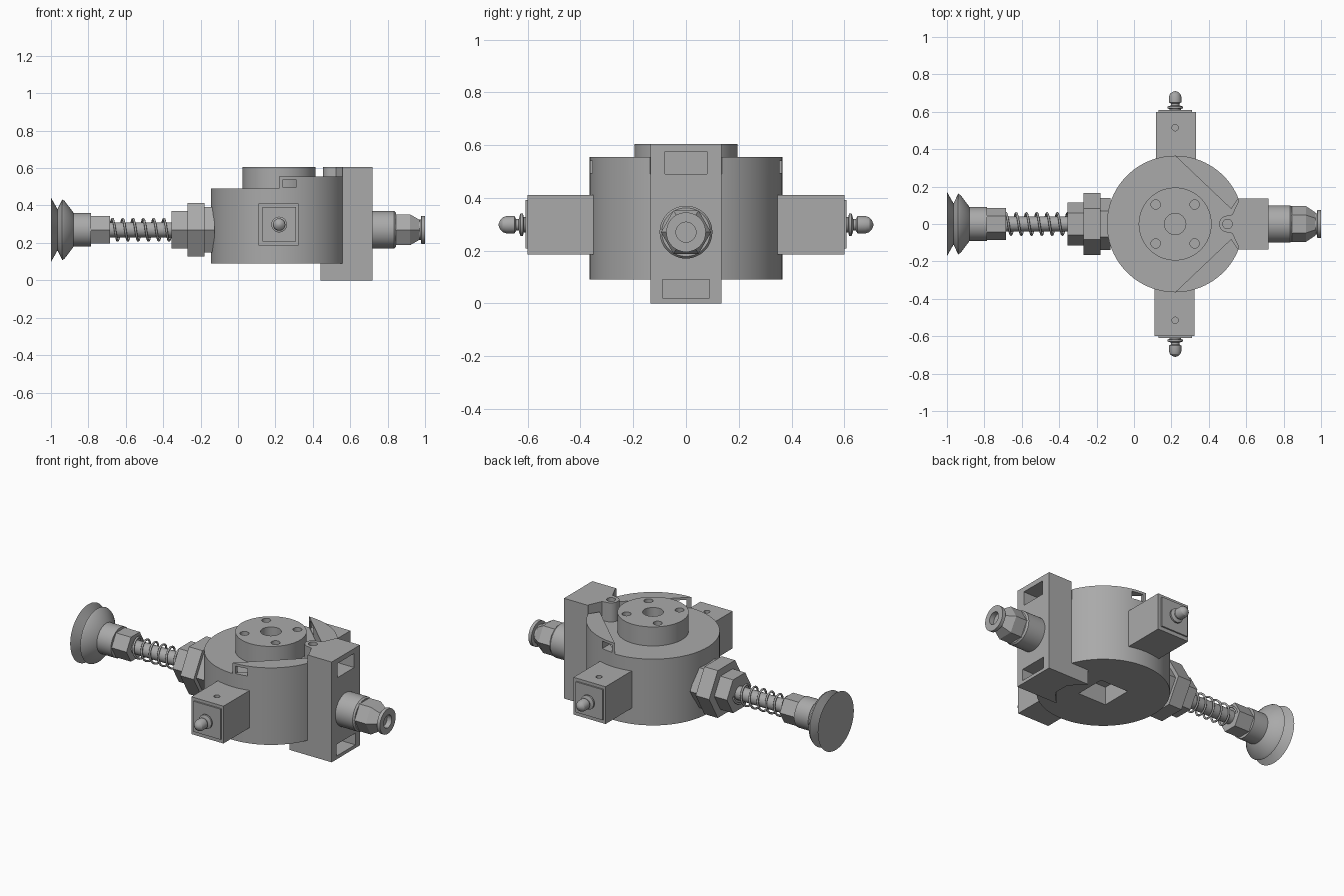
import bpy, bmesh, math
from mathutils import Vector

if "Cube" in bpy.data.objects:
    bpy.data.objects.remove(bpy.data.objects["Cube"])

grey = bpy.data.materials.new("plain grey")
grey.use_nodes = True
COLOUR = (0.4, 0.4, 0.4, 1)
grey.diffuse_color = COLOUR
grey.node_tree.nodes["Principled BSDF"].inputs["Base Color"].default_value = COLOUR

CX = 0.22      # centre of the round body
AXIS_Z = 0.27  # height of the gripper axis
R = 0.365      # body radius


def finish(name, bm):
    bmesh.ops.recalc_face_normals(bm, faces=bm.faces)
    mesh = bpy.data.meshes.new(name)
    bm.to_mesh(mesh)
    bm.free()
    mesh.materials.append(grey)
    obj = bpy.data.objects.new(name, mesh)
    bpy.context.collection.objects.link(obj)
    return obj


def lathe(name, start, axis, profile, sides=48):
    """Closed turned solid: profile holds (distance along axis, radius)."""
    bm = bmesh.new()
    quat = Vector(axis).to_track_quat('Z', 'Y')
    rings = []
    for d, r in profile:
        turn = [2 * math.pi * i / sides for i in range(sides)]
        rings.append([bm.verts.new(Vector(start) + quat @ Vector(
            (r * math.cos(a), r * math.sin(a), d))) for a in turn])
    for lo, hi in zip(rings, rings[1:]):
        for i in range(sides):
            j = (i + 1) % sides
            bm.faces.new((lo[i], lo[j], hi[j], hi[i]))
    bm.faces.new(rings[0])
    bm.faces.new(rings[-1])
    return finish(name, bm)


def extrude(name, outline, z0, z1):
    bm = bmesh.new()
    face = bm.faces.new([bm.verts.new((x, y, z0)) for x, y in outline])
    top = bmesh.ops.extrude_face_region(bm, geom=[face])["geom"]
    verts = [v for v in top if isinstance(v, bmesh.types.BMVert)]
    bmesh.ops.translate(bm, verts=verts, vec=(0, 0, z1 - z0))
    return finish(name, bm)


def box(name, x0, x1, y0, y1, z0, z1):
    return extrude(name, [(x0, y0), (x1, y0), (x1, y1), (x0, y1)], z0, z1)


def cut(obj, cutter):
    mod = obj.modifiers.new("cut", 'BOOLEAN')
    mod.operation = 'DIFFERENCE'
    mod.solver = 'EXACT'
    mod.object = cutter
    cutter.hide_render = True
    bpy.context.view_layer.objects.active = obj
    bpy.ops.object.modifier_apply(modifier=mod.name)
    bpy.data.objects.remove(cutter)


UP = (0, 0, 1)

# Round body with a square pocket underneath
body = lathe("round_body", (CX, 0, 0.09), UP, [(0, R), (0.4, R)], 96)
cut(body, box("pocket", CX - 0.095, CX + 0.095, -0.095, 0.095, 0, 0.2))

# Top boss with a centre bore and four bolt holes
boss = lathe("top_boss", (CX, 0, 0.48), UP, [(0, 0.195), (0.125, 0.195)], 64)
cut(boss, lathe("bore", (CX, 0, 0.5), UP, [(0, 0.057), (0.2, 0.057)], 32))
for sx in (-1, 1):
    for sy in (-1, 1):
        cut(boss, lathe("bolt_hole", (CX + sx * 0.104, sy * 0.104, 0.5), UP,
                        [(0, 0.025), (0.2, 0.025)], 20))

# Raised rim segments reaching from the mounting block to both sides
for side, s in (("right", -1), ("left", 1)):
    arc = [math.radians(90 - 68 * i / 24) for i in range(25)]
    outline = [(CX + R * math.cos(a), s * R * math.sin(a)) for a in arc]
    rim = extrude(side + "_rim", outline + [(0.52, s * 0.08)], 0.485, 0.555)
    cut(rim, box("slot", 0.24, 0.31, *sorted((s * 0.2, s * 0.5)), 0.495, 0.54))

# Mounting block with two windows, a nose with a pin hole and a notched foot
block = box("mounting_block", 0.56, 0.72, -0.135, 0.135, 0, 0.605)
cut(block, box("upper_window", 0.6, 0.8, -0.08, 0.08, 0.49, 0.575))
cut(block, box("lower_window", 0.6, 0.8, -0.09, 0.09, 0.02, 0.09))
tip = [math.radians(90 + 15 * i) for i in range(13)]
nose = extrude("block_nose", [(0.565, -0.135), (0.565, 0.135), (0.525, 0.05)]
               + [(0.5 + 0.045 * math.cos(a), 0.045 * math.sin(a)) for a in tip]
               + [(0.525, -0.05)], 0.45, 0.605)
cut(nose, lathe("pin_hole", (0.5, 0, 0.53), UP, [(0, 0.025), (0.2, 0.025)], 20))
extrude("block_foot", [(0.565, -0.135), (0.565, 0.135), (0.44, 0.135),
                       (0.52, 0.05), (0.52, -0.05), (0.44, -0.135)], 0, 0.1)

# Hose fitting on the block
RIGHT = (1, 0, 0)
lathe("fitting_collar", (0.71, 0, AXIS_Z), RIGHT,
      [(0, 0.1), (0.125, 0.1), (0.135, 0.092)])
lathe("fitting_hex", (0.84, 0, AXIS_Z), RIGHT,
      [(0, 0.095), (0.08, 0.095), (0.13, 0.062)], 6)
end = lathe("fitting_end", (0.93, 0, AXIS_Z), RIGHT,
            [(0, 0.055), (0.048, 0.055), (0.05, 0.075), (0.07, 0.075)])
cut(end, lathe("hose_bore", (0.95, 0, AXIS_Z), RIGHT, [(0, 0.038), (0.2, 0.038)], 32))

# Hex nuts and plunger rod on the other side
for name, x, length, radius in (("seat_nut", -0.185, 0.06, 0.14),
                                ("large_nut", -0.27, 0.09, 0.165),
                                ("small_nut", -0.355, 0.09, 0.116),
                                ("cup_nut", -0.785, 0.1, 0.085)):
    lathe(name, (x, 0, AXIS_Z), RIGHT, [(0, radius), (length, radius)], 6)
lathe("plunger_rod", (-0.7, 0, AXIS_Z), RIGHT, [(0, 0.04), (0.36, 0.04)], 32)

# Coil spring round the rod
curve = bpy.data.curves.new("coil_spring", 'CURVE')
curve.dimensions = '3D'
curve.bevel_depth = 0.006
curve.bevel_resolution = 2
TURNS, STEPS = 6, 24
line = curve.splines.new('POLY')
line.points.add(TURNS * STEPS)
for i, p in enumerate(line.points):
    a = 2 * math.pi * i / STEPS
    x = -0.685 + 0.33 * i / (TURNS * STEPS)
    p.co = (x, 0.058 * math.cos(a), AXIS_Z + 0.058 * math.sin(a), 1)
curve.materials.append(grey)
bpy.context.collection.objects.link(bpy.data.objects.new("coil_spring", curve))

# Bellows suction cup
lathe("suction_cup", (-1, 0, AXIS_Z), RIGHT,
      [(0, 0.172), (0.035, 0.11), (0.06, 0.162), (0.072, 0.155),
       (0.118, 0.095), (0.12, 0.09), (0.215, 0.09)], 64)

# Side blocks, each with a cover plate, a top hole and a grease nipple
for side, s in (("right", -1), ("left", 1)):
    mid = CX + s * 0.004
    arm = box(side + "_side_block", mid - 0.107, mid + 0.107,
              *sorted((s * 0.3, s * 0.6)), 0.185, 0.41)
    cut(arm, lathe("oil_hole", (CX, s * 0.515, 0.35), UP,
                   [(0, 0.017), (0.1, 0.017)], 20))
    box(side + "_cover_plate", CX - 0.09, CX + 0.09,
        *sorted((s * 0.595, s * 0.609)), 0.208, 0.392)
    lathe(side + "_nipple", (CX, s * 0.6, 0.298), (0, s, 0),
          [(0, 0.03), (0.015, 0.03), (0.018, 0.042), (0.028, 0.042),
           (0.034, 0.022), (0.044, 0.022), (0.05, 0.033), (0.08, 0.033),
           (0.095, 0.028), (0.105, 0.017), (0.11, 0.004)], 32)

# Smooth the round faces and keep the edges crisp
bpy.ops.object.select_all(action='DESELECT')
for obj in bpy.context.collection.objects:
    if obj.type == 'MESH' and obj.data.materials and obj.data.materials[0] == grey:
        obj.select_set(True)
        bpy.context.view_layer.objects.active = obj
bpy.ops.object.shade_smooth_by_angle(angle=math.radians(28))
